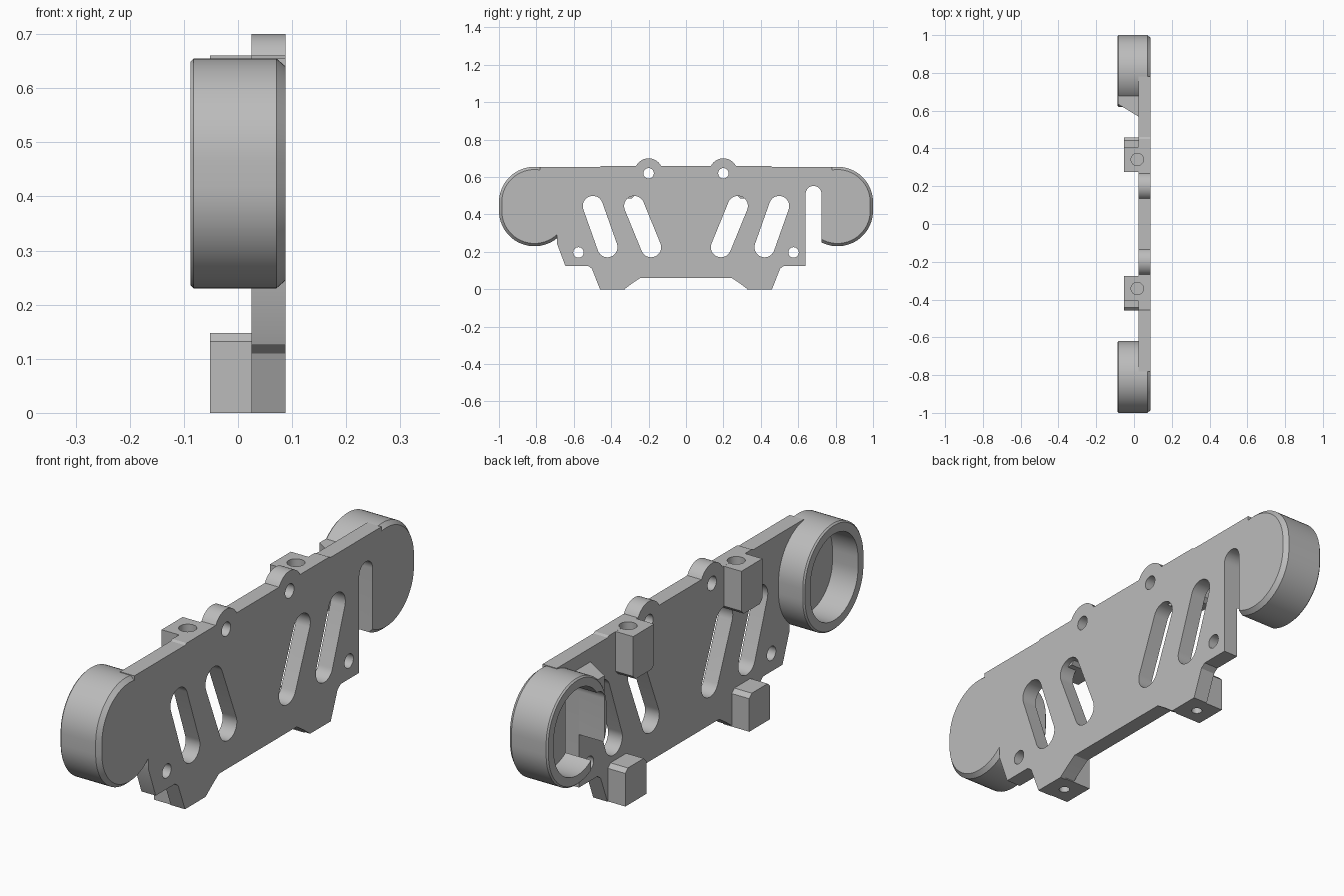
import bpy, bmesh
from math import sin, cos, pi, radians, atan2

if "Cube" in bpy.data.objects:
    bpy.data.objects.remove(bpy.data.objects["Cube"], do_unlink=True)

grey = bpy.data.materials.new("grey_plastic")
grey.use_nodes = True
GREY = (0.5, 0.5, 0.5, 1)
grey.diffuse_color = GREY
grey.node_tree.nodes["Principled BSDF"].inputs["Base Color"].default_value = GREY

BACK, FACE = 0.025, 0.088      # plate thickness along x
OPEN = -0.088                  # open side of the cups


def arc(c, r, a0, a1, n=20):
    return [(c[0] + r * cos(radians(a0 + (a1 - a0) * i / n)),
             c[1] + r * sin(radians(a0 + (a1 - a0) * i / n))) for i in range(n + 1)]


def capsule(a, b, r, n=24):
    """Rounded slot outline from centre a to centre b."""
    t = atan2(b[1] - a[1], b[0] - a[0]) * 180 / pi
    return arc(b, r, t - 90, t + 90, n) + arc(a, r, t + 90, t + 270, n)


def circle(c, r, n=32):
    return arc(c, r, 0, 360, n)[:-1]


def loft(bm, sections, axis="x"):
    """Skin a stack of (position, outline) sections and cap both ends."""
    rings = []
    for p, outline in sections:
        rings.append([bm.verts.new((p, u, v) if axis == "x" else (u, v, p))
                      for u, v in outline])
    faces = [bm.faces.new(rings[0]), bm.faces.new(rings[-1])]
    for lo, hi in zip(rings, rings[1:]):
        for i in range(len(lo)):
            j = (i + 1) % len(lo)
            faces.append(bm.faces.new((lo[i], lo[j], hi[j], hi[i])))
    bmesh.ops.recalc_face_normals(bm, faces=faces)


def make(name, *stacks, axis="x"):
    bm = bmesh.new()
    for s in stacks:
        loft(bm, s, axis)
    me = bpy.data.meshes.new(name)
    bm.to_mesh(me)
    bm.free()
    me.materials.append(grey)
    ob = bpy.data.objects.new(name, me)
    bpy.context.collection.objects.link(ob)
    return ob


def cut(ob, *cutters):
    """Subtract the cutters, bake the result and remove them."""
    for c in cutters:
        m = ob.modifiers.new("cut", "BOOLEAN")
        m.operation, m.solver, m.object = "DIFFERENCE", "EXACT", c
    dg = bpy.context.evaluated_depsgraph_get()
    me = bpy.data.meshes.new_from_object(ob.evaluated_get(dg))
    ob.modifiers.clear()
    ob.data = me
    for c in cutters:
        bpy.data.objects.remove(c, do_unlink=True)


def through(outline, x0=-0.2, x1=0.2):
    return [(x0, outline), (x1, outline)]


def side_slot():
    """Open-bottomed slot through the plate and one cup."""
    return make("slot_cutter", through(capsule((0.682, -0.2), (0.682, 0.51), 0.0425)))


parts = []

# Side plate: half outline from the top centre round to the bottom centre
half = arc((0.2, 0.625), 0.075, 152, 28) + [
    (0.45, 0.66), (0.46, 0.655), (0.78, 0.655), (0.78, 0.30), (0.69, 0.29),
    (0.69, 0.245), (0.645, 0.125), (0.523, 0.125), (0.503, 0.11),
    (0.46, 0), (0.33, 0), (0.29, 0.03), (0.245, 0.06)]
plate = make("side_plate", through(half + [(-y, z) for y, z in reversed(half)], BACK, FACE))
holes = []
for s in (1, -1):
    holes += [through(capsule((s * 0.498, 0.445), (s * 0.42, 0.225), 0.054)),
              through(capsule((s * 0.277, 0.445), (s * 0.187, 0.225), 0.054)),
              through(circle((s * 0.2, 0.62), 0.028)),
              through(circle((s * 0.575, 0.197), 0.028))]
cut(plate, make("hole_cutter", *holes), side_slot())
parts.append(plate)


# End cups: chamfered oval shells, closed by the plate side
def oval(s, r):
    return capsule((s * 0.81, 0.42), (s * 0.81, 0.465), r, 32)


for s, name in ((1, "back_cup"), (-1, "front_cup")):
    cup = make(name, [(OPEN, oval(s, 0.184)), (OPEN + 0.006, oval(s, 0.19)),
                      (0.071, oval(s, 0.19)), (FACE, oval(s, 0.175))])
    bore = make("bore_cutter", [(-0.2, oval(s, 0.15)), (BACK, oval(s, 0.15))])
    cut(cup, bore, *([side_slot()] if s > 0 else []))
    parts.append(cup)

# Small gusset between the slotted cup and the plate
wedge = [(OPEN + 0.003, 0.635), (BACK + 0.005, 0.565), (BACK + 0.005, 0.71), (OPEN + 0.003, 0.69)]
gusset = make("cup_gusset", [(0.5, wedge), (0.60, wedge)], axis="z")
cut(gusset, side_slot(), make("bore_cutter", [(-0.2, oval(1, 0.15)), (BACK, oval(1, 0.15))]))
parts.append(gusset)


# Screw blocks: upper and lower on each side, chamfered at the inner end
def block(name, y0, y1, z_out, z_in, r, depth):
    c = 0.016
    z_c = z_in + (c if z_out > z_in else -c)
    prof = [(y0, z_out), (y1, z_out), (y1, z_c), (y1 - c, z_in), (y0 + c, z_in), (y0, z_c)]
    ob = make(name, through(prof, -0.052, BACK + 0.04))
    centre = (0.017, (y0 + y1) / 2)
    d = 0.05 if z_out > z_in else -0.05
    bore = make("screw_cutter", [(z_out + d, circle(centre, r)),
                                 (z_out - d * depth, circle(centre, r))], axis="z")
    return ob, bore


for s, side in ((1, "back"), (-1, "front")):
    for name, a, b, z_out, z_in, r in (("upper", 0.275, 0.408, 0.66, 0.485, 0.033),
                                       ("lower", 0.325, 0.457, 0.0, 0.148, 0.02)):
        y0, y1 = sorted((s * a, s * b))
        ob, bore = block(f"{side}_{name}_block", y0, y1, z_out, z_in, r, 2)
        # the bore also passes into the plate thickness
        spare = bore.copy()
        bpy.context.collection.objects.link(spare)
        cut(plate, spare)
        cut(ob, bore)
        parts.append(ob)

# Smooth curved walls, keep edges sharp
bpy.ops.object.select_all(action="DESELECT")
for ob in parts:
    ob.select_set(True)
bpy.context.view_layer.objects.active = plate
bpy.ops.object.shade_smooth_by_angle(angle=radians(25))
